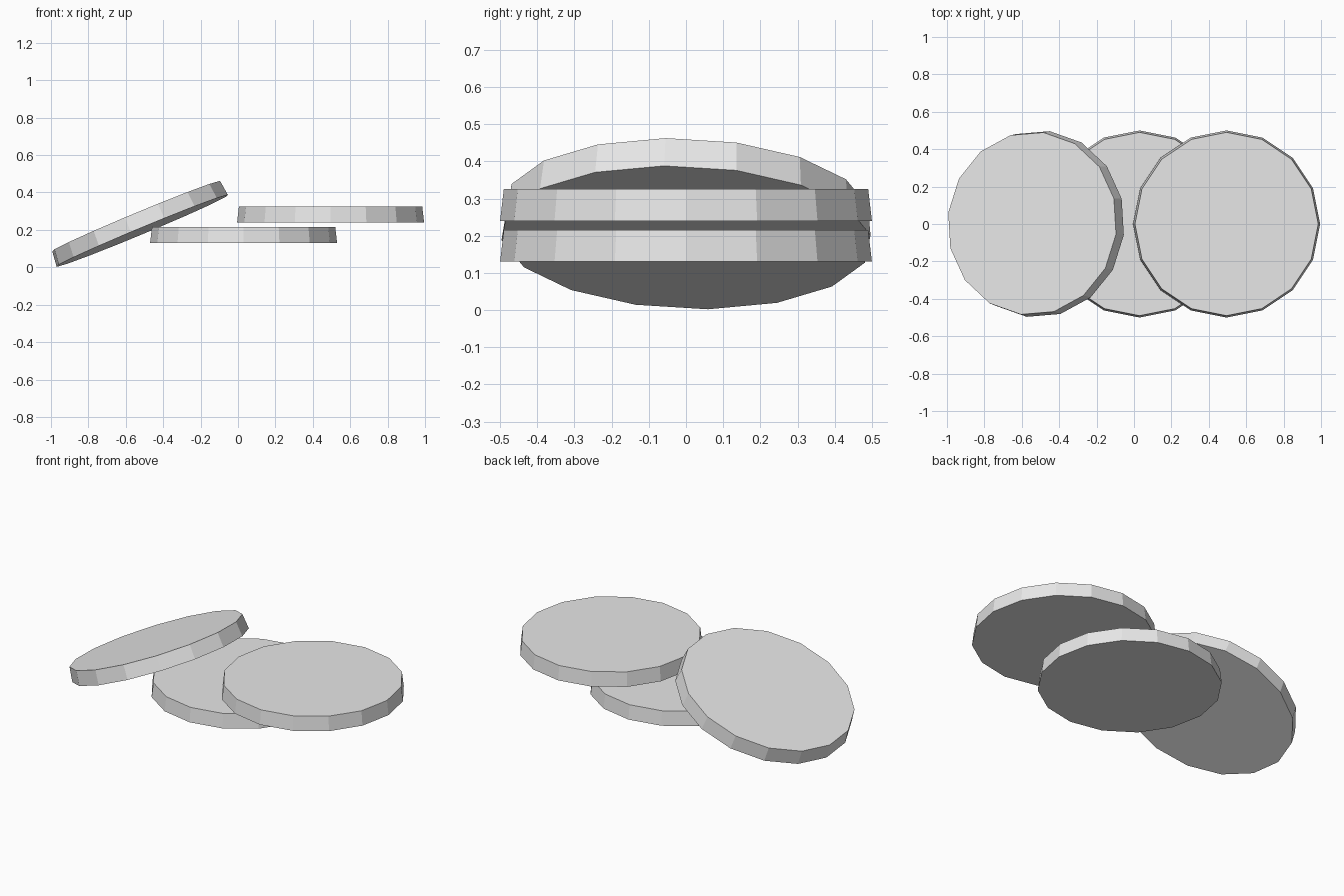
import bpy
from math import radians
from mathutils import Euler, Vector

cube = bpy.data.objects.get("Cube")
if cube:
    bpy.data.objects.remove(cube, do_unlink=True)

# Plain light grey
grey = bpy.data.materials.new("light_grey")
grey.use_nodes = True
colour = (0.8, 0.8, 0.8, 1)
grey.diffuse_color = colour
grey.node_tree.nodes["Principled BSDF"].inputs["Base Color"].default_value = colour

SIDES = 16
RADIUS = 0.5
TOP_RADIUS = 0.49
THICK = 0.085


def add_disc(name, base, turn=(0, 0, 0), spin=0):
    """Slightly tapered disc whose underside centre sits at base."""
    bpy.ops.mesh.primitive_cone_add(vertices=SIDES, radius1=RADIUS,
                                    radius2=TOP_RADIUS, depth=THICK)
    disc = bpy.context.object
    disc.name = name
    # First vertex points along x, then spin about the disc's own axis
    first = max(disc.data.vertices, key=lambda v: v.co.x).co
    phase = Vector((1, 0)).angle_signed(first.xy)
    own_spin = Euler((0, 0, phase + radians(spin))).to_matrix()
    rot = Euler([radians(a) for a in turn]).to_matrix()
    for v in disc.data.vertices:
        v.co = own_spin @ (v.co + Vector((0, 0, THICK / 2)))
    disc.rotation_euler = rot.to_euler()
    disc.location = base
    disc.data.materials.append(grey)
    return disc


# Two flat discs overlapping, one leaning disc
add_disc("lower_disc", (0.03, 0, 0.13))
add_disc("upper_disc", (0.495, 0, 0.24))
add_disc("leaning_disc", (-0.512, 0, 0.195), turn=(0, -22.7, -5.2), spin=-2)
